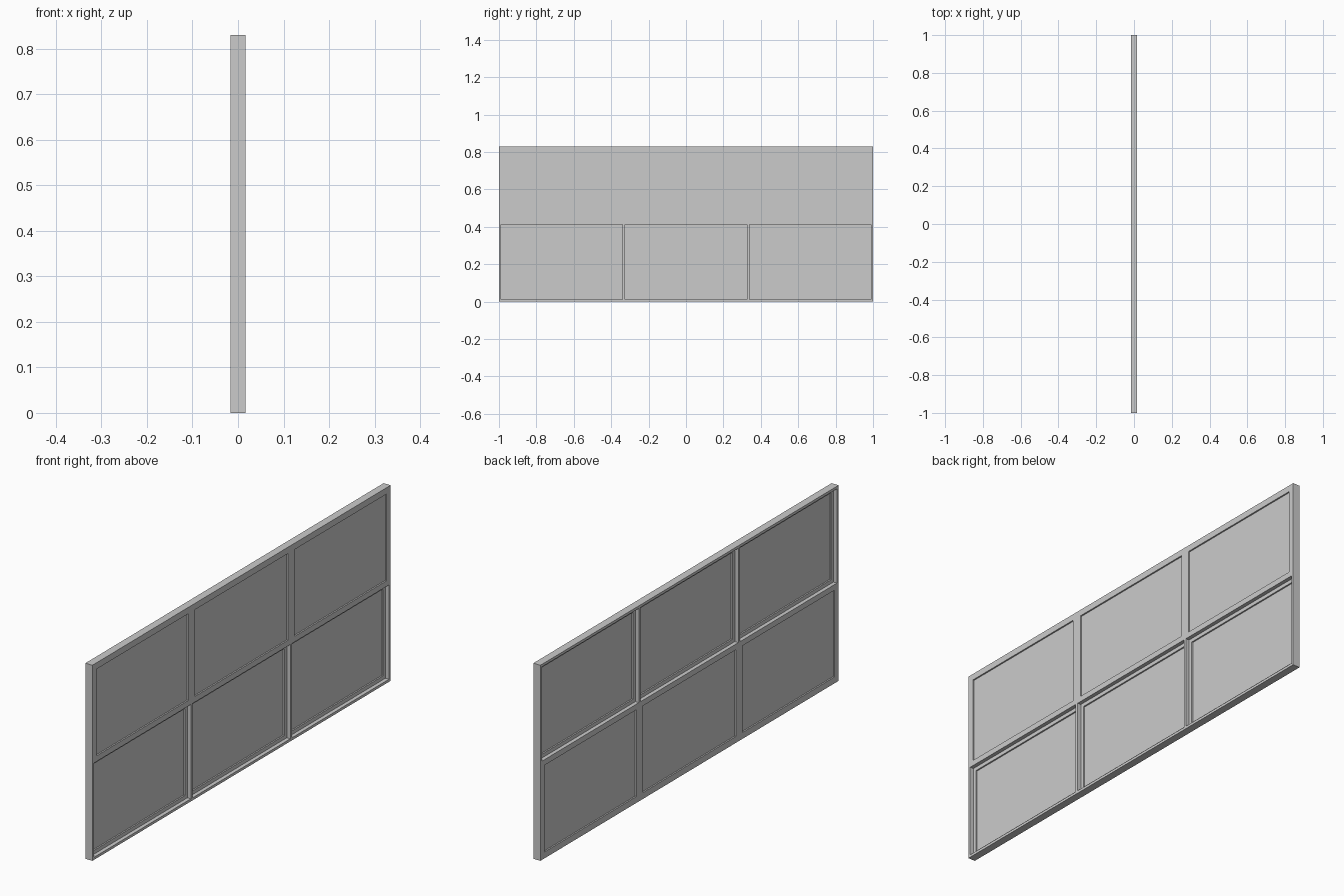
import bpy, bmesh

if "Cube" in bpy.data.objects:
    bpy.data.objects.remove(bpy.data.objects["Cube"])

HX = 0.0165          # half thickness
H = 0.83             # height
B = 0.011            # outer border width
MULL = 0.012         # mullion width
RAIL = (0.411, 0.419)
SASH = 0.016         # sash bar width


def finish(name, bm):
    bmesh.ops.recalc_face_normals(bm, faces=bm.faces)
    me = bpy.data.meshes.new(name)
    bm.to_mesh(me)
    bm.free()
    ob = bpy.data.objects.new(name, me)
    bpy.context.collection.objects.link(ob)
    return ob


def box(name, x, y, z):
    bm = bmesh.new()
    bmesh.ops.create_cube(bm, size=1)
    for v in bm.verts:
        for i, (a, b) in enumerate((x, y, z)):
            v.co[i] = a if v.co[i] < 0 else b
    return finish(name, bm)


def ring(name, x, y, z, w):
    """Rectangular frame of bar width w, mitred at the corners."""
    bm = bmesh.new()
    loops = []
    for xx, inset in ((x[0], 0), (x[1], 0), (x[1], w), (x[0], w)):
        ya, yb, za, zb = y[0] + inset, y[1] - inset, z[0] + inset, z[1] - inset
        loops.append([bm.verts.new((xx, *p)) for p in
                      ((ya, za), (yb, za), (yb, zb), (ya, zb))])
    for k in range(4):
        a, b = loops[k], loops[(k + 1) % 4]
        for i in range(4):
            j = (i + 1) % 4
            bm.faces.new((a[i], a[j], b[j], b[i]))
    return finish(name, bm)


# Outer frame and horizontal middle rail
ring("outer_frame", (-HX, HX), (-1, 1), (0, H), B)
box("middle_rail", (-HX, HX), (-1 + B, 1 - B), RAIL)

# Three bays, two rows: upper sashes sit on +x, lower sashes on -x
edges = [-1 + B, -1 / 3, 1 / 3, 1 - B]
rows = {"lower": ((B, RAIL[0]), (-HX, 0)), "upper": ((RAIL[1], H - B), (0, HX))}
for row, (z, x) in rows.items():
    for c in (1, 2):
        y = edges[c]
        box(f"{row}_mullion_{c}", (-HX, HX), (y - MULL / 2, y + MULL / 2), z)
    for c in range(3):
        ya = edges[c] + (MULL / 2 if c > 0 else 0)
        yb = edges[c + 1] - (MULL / 2 if c < 2 else 0)
        ring(f"{row}_sash_{c + 1}", x, (ya, yb), z, SASH)
        # Thin pane set in the middle of the sash
        mid = (x[0] + x[1]) / 2
        box(f"{row}_pane_{c + 1}", (mid - 0.002, mid + 0.002),
            (ya + SASH, yb - SASH), (z[0] + SASH, z[1] - SASH))
